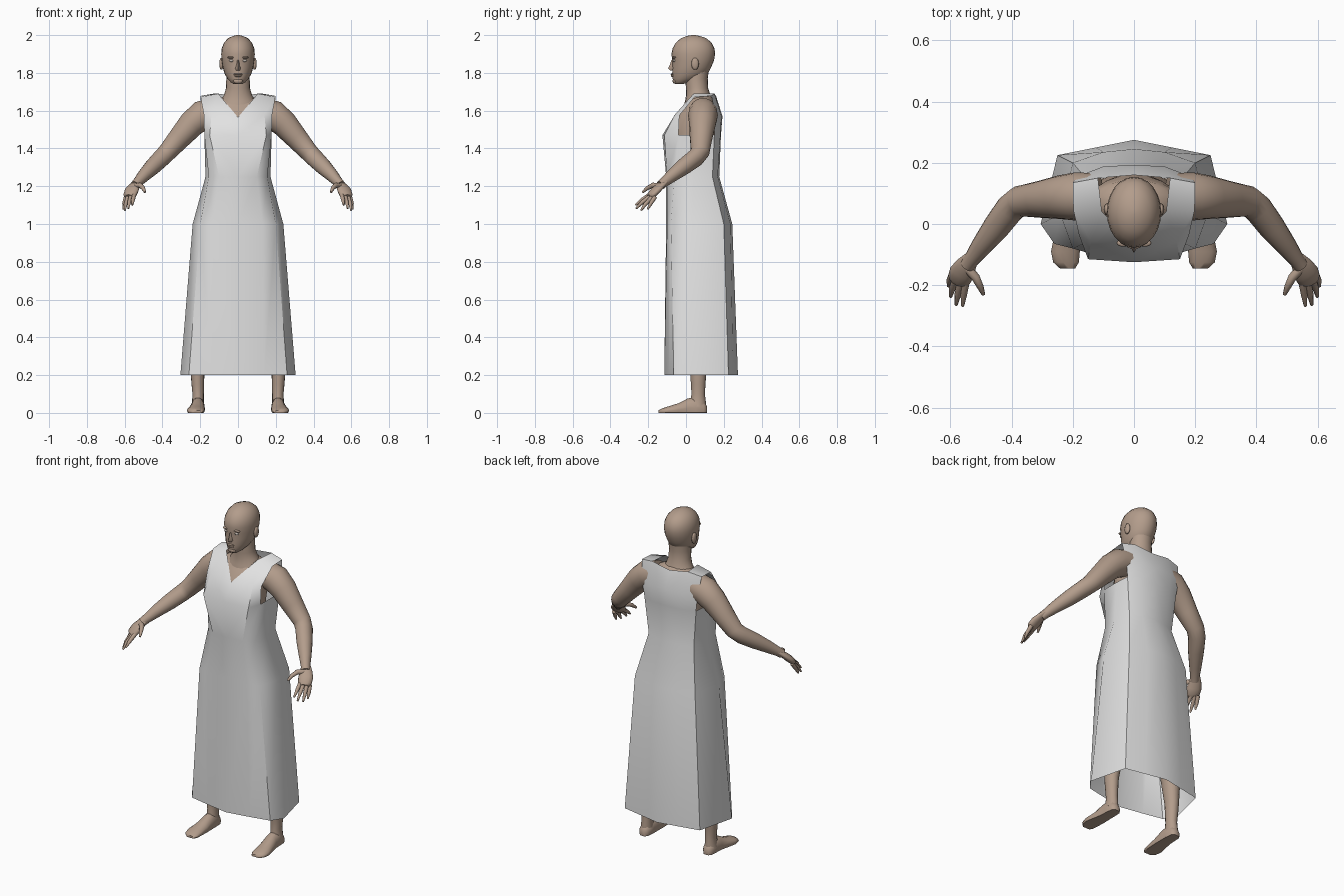
import bpy, bmesh, math
from mathutils import Vector


def material(name, rgb):
    m = bpy.data.materials.new(name)
    m.diffuse_color = (*rgb, 1)
    return m


SKIN = material("skin", (0.45, 0.335, 0.26))
CLOTH = material("pale cloth", (0.76, 0.76, 0.76))
EYE = material("eye", (0.5, 0.45, 0.41))


def finish(name, verts, faces, mat, angle=60, mirror=False, merge=False, recalc=True):
    me = bpy.data.meshes.new(name)
    me.from_pydata([tuple(v) for v in verts], [], faces)
    ob = bpy.data.objects.new(name, me)
    bpy.context.collection.objects.link(ob)
    me.materials.append(mat)
    if recalc:
        bm = bmesh.new()
        bm.from_mesh(me)
        bmesh.ops.recalc_face_normals(bm, faces=bm.faces)
        bm.to_mesh(me)
        bm.free()
    if mirror:
        mod = ob.modifiers.new("mirror", 'MIRROR')
        mod.use_mirror_merge = merge
    bpy.ops.object.select_all(action='DESELECT')
    ob.select_set(True)
    bpy.context.view_layer.objects.active = ob
    bpy.ops.object.shade_smooth_by_angle(angle=math.radians(angle))
    return ob


def loft(name, rings, mat=SKIN, **kw):
    """Skin equal-length rings and close both ends."""
    n = len(rings[0])
    verts = [v for r in rings for v in r]
    faces = [(i * n + j, i * n + (j + 1) % n, (i + 1) * n + (j + 1) % n, (i + 1) * n + j)
             for i in range(len(rings) - 1) for j in range(n)]
    faces += [tuple(range(n))[::-1], tuple(range(len(verts) - n, len(verts)))]
    return finish(name, verts, faces, mat, **kw)


def angles(n):
    return [2 * math.pi * i / n for i in range(n)]


def column(name, rows, n=20, **kw):
    """Horizontal ellipses: z, centre x, half width, front y, back y."""
    return loft(name, [[(cx + rx * math.cos(a), (f + b) / 2 + (b - f) / 2 * math.sin(a), z)
                        for a in angles(n)] for z, cx, rx, f, b in rows], **kw)


def tube(name, pts, n=10, flat=1.0, **kw):
    """Round tube along x, y, z, radius points; flat squashes it vertically."""
    P = [Vector(p[:3]) for p in pts]
    rings = []
    for i, p in enumerate(P):
        t = (P[min(i + 1, len(P) - 1)] - P[max(i - 1, 0)]).normalized()
        u = t.cross(Vector((0, 0, 1))).normalized()
        v = u.cross(t)
        r = pts[i][3]
        rings.append([p + u * r * math.cos(a) + v * r * flat * math.sin(a) for a in angles(n)])
    return loft(name, rings, mirror=True, **kw)


def ball(name, loc, size, mat=SKIN, mirror=False, n=12):
    rings = []
    for k in range(1, 8):
        t = math.pi * k / 8
        rings.append([(loc[0] + size[0] * math.sin(t) * math.cos(a),
                       loc[1] + size[1] * math.sin(t) * math.sin(a),
                       loc[2] - size[2] * math.cos(t)) for a in angles(n)])
    return loft(name, rings, mat, mirror=mirror, angle=80)


# head, neck and torso
column("head", [(1.740, 0, .022, -.057, -.02), (1.750, 0, .038, -.066, .02),
                (1.770, 0, .056, -.071, .08), (1.795, 0, .071, -.073, .115),
                (1.83, 0, .081, -.072, .133), (1.865, 0, .087, -.073, .148),
                (1.90, 0, .089, -.077, .154), (1.93, 0, .086, -.071, .151),
                (1.96, 0, .074, -.054, .136), (1.983, 0, .053, -.027, .108),
                (1.995, 0, .028, .003, .075), (2.0, 0, .008, .03, .048)], n=24)
column("neck", [(1.60, 0, .11, -.02, .14), (1.65, 0, .095, -.005, .14), (1.68, 0, .075, .0, .13),
                (1.72, 0, .063, .0, .117), (1.77, 0, .062, -.005, .115), (1.81, 0, .062, .0, .12)])
column("torso", [(.85, 0, .15, -.06, .16), (1.0, 0, .17, -.06, .17), (1.25, 0, .125, -.06, .13),
                 (1.45, 0, .145, -.085, .15), (1.53, 0, .15, -.078, .165), (1.58, 0, .155, -.048, .16),
                 (1.62, 0, .15, -.02, .15), (1.655, 0, .12, .01, .145), (1.68, 0, .06, .02, .13)])

# facial features
loft("nose", [[(-.007, -.068, 1.868), (.007, -.068, 1.868), (0, -.077, 1.868)],
              [(-.010, -.068, 1.84), (.010, -.068, 1.84), (0, -.087, 1.84)],
              [(-.017, -.066, 1.822), (.017, -.066, 1.822), (0, -.095, 1.824)],
              [(-.012, -.066, 1.812), (.012, -.066, 1.812), (0, -.082, 1.812)]])
ball("upper_lip", (0, -.072, 1.793), (.024, .009, .005))
ball("lower_lip", (0, -.071, 1.784), (.021, .009, .006))
ball("chin", (0, -.058, 1.757), (.026, .013, .015))
ball("eye", (.034, -.062, 1.865), (.014, .008, .007), EYE, mirror=True)
ball("brow", (.035, -.062, 1.882), (.022, .012, .006), mirror=True)
ball("ear", (.088, .048, 1.848), (.011, .02, .033), mirror=True)

# arm with a bent elbow
tube("arm", [(.12, .09, 1.595, .075), (.19, .09, 1.575, .079), (.245, .087, 1.53, .071),
             (.31, .080, 1.455, .060), (.375, .074, 1.38, .050), (.405, .05, 1.35, .048),
             (.45, -.01, 1.305, .044), (.50, -.075, 1.255, .034), (.53, -.115, 1.222, .026),
             (.545, -.135, 1.205, .025)], n=16)

# hand: palm, four fingers and a thumb
tube("palm", [(.530, -.11, 1.225, .024), (.548, -.135, 1.203, .034), (.563, -.16, 1.178, .041),
              (.572, -.182, 1.155, .038), (.577, -.192, 1.145, .028)], n=12, flat=.5)
fingers = [("index_finger", (.548, -.185, 1.16), (.556, -.232, 1.128), (.560, -.268, 1.10)),
           ("middle_finger", (.566, -.185, 1.15), (.576, -.232, 1.115), (.581, -.264, 1.082)),
           ("ring_finger", (.582, -.177, 1.145), (.595, -.215, 1.105), (.599, -.238, 1.072)),
           ("little_finger", (.593, -.163, 1.145), (.603, -.187, 1.108), (.606, -.203, 1.078))]
for name, a, b, c in fingers:
    tube(name, [(*a, .012), (*b, .0105), (*c, .005)], n=8)
tube("thumb", [(.548, -.14, 1.20, .016), (.517, -.175, 1.205, .014),
               (.502, -.205, 1.19, .011), (.492, -.23, 1.168, .006)], n=8)

# leg
column("leg", [(.035, .213, .034, .02, .105), (.06, .212, .031, .022, .105),
               (.10, .211, .030, .029, .100), (.15, .213, .033, .026, .103),
               (.22, .214, .037, .022, .108), (.38, .20, .052, .01, .13),
               (.52, .175, .055, -.01, .11), (.75, .13, .078, -.04, .14),
               (.95, .10, .085, -.05, .15)], n=16, mirror=True)

# foot: arched sections from heel to toe with a flat sole
foot = [(.112, .212, .018, .035), (.095, .212, .032, .06), (.05, .212, .036, .085),
        (.01, .213, .037, .078), (-.04, .218, .043, .052), (-.09, .224, .047, .036),
        (-.125, .222, .042, .025), (-.145, .217, .025, .014)]
loft("foot", [[(cx + w * math.cos(a), y, max(.0, h * (.32 + .68 * math.sin(a))))
               for a in angles(14)] for y, cx, w, h in foot], mirror=True)

# dress: half rings from front centre to back centre, hem to bust
rows = [(.2, (0, -.115), (.14, -.09), (.26, -.065), (.305, 0), (.25, .225), (.125, .25), (0, .275)),
        (1.0, (0, -.105), (.13, -.1), (.2, -.08), (.24, .03), (.2, .2), (.1, .235), (0, .245)),
        (1.25, (0, -.105), (.1, -.1), (.155, -.06), (.172, .04), (.15, .14), (.08, .168), (0, .176)),
        (1.47, (0, -.125), (.15, -.115), (.178, -.04), (.178, .06), (.172, .15), (.1, .182), (0, .185))]
verts = [(x, y, r[0]) for r in rows for x, y in r[1:]]
faces = [(i * 7 + j, i * 7 + j + 1, i * 7 + j + 8, i * 7 + j + 7) for i in range(3) for j in range(6)]
F0, F1, S1, S, B2, B1, B0 = range(21, 28)
# bodice: V neckline, open armholes, straps over the shoulders
bodice = [(0, -.066, 1.565), (.14, -.058, 1.58), (.18, -.035, 1.575),
          (.105, .04, 1.69), (.198, .045, 1.672), (.118, .15, 1.692), (.2, .135, 1.678),
          (.186, .155, 1.57), (.1, .188, 1.57), (0, .193, 1.57), (0, .16, 1.675)]
verts += bodice
V, M, E, N, O, NB, OB, EB, MB, CB, NC = range(28, 39)
faces += [(F0, F1, M, V), (F1, S1, E, M), (V, M, N), (M, E, O, N), (N, O, OB, NB),
          (NB, OB, EB, MB), (NB, MB, CB, NC), (MB, EB, B2, B1), (CB, MB, B1, B0)]
finish("dress", verts, faces, CLOTH, angle=50, mirror=True, merge=True)
